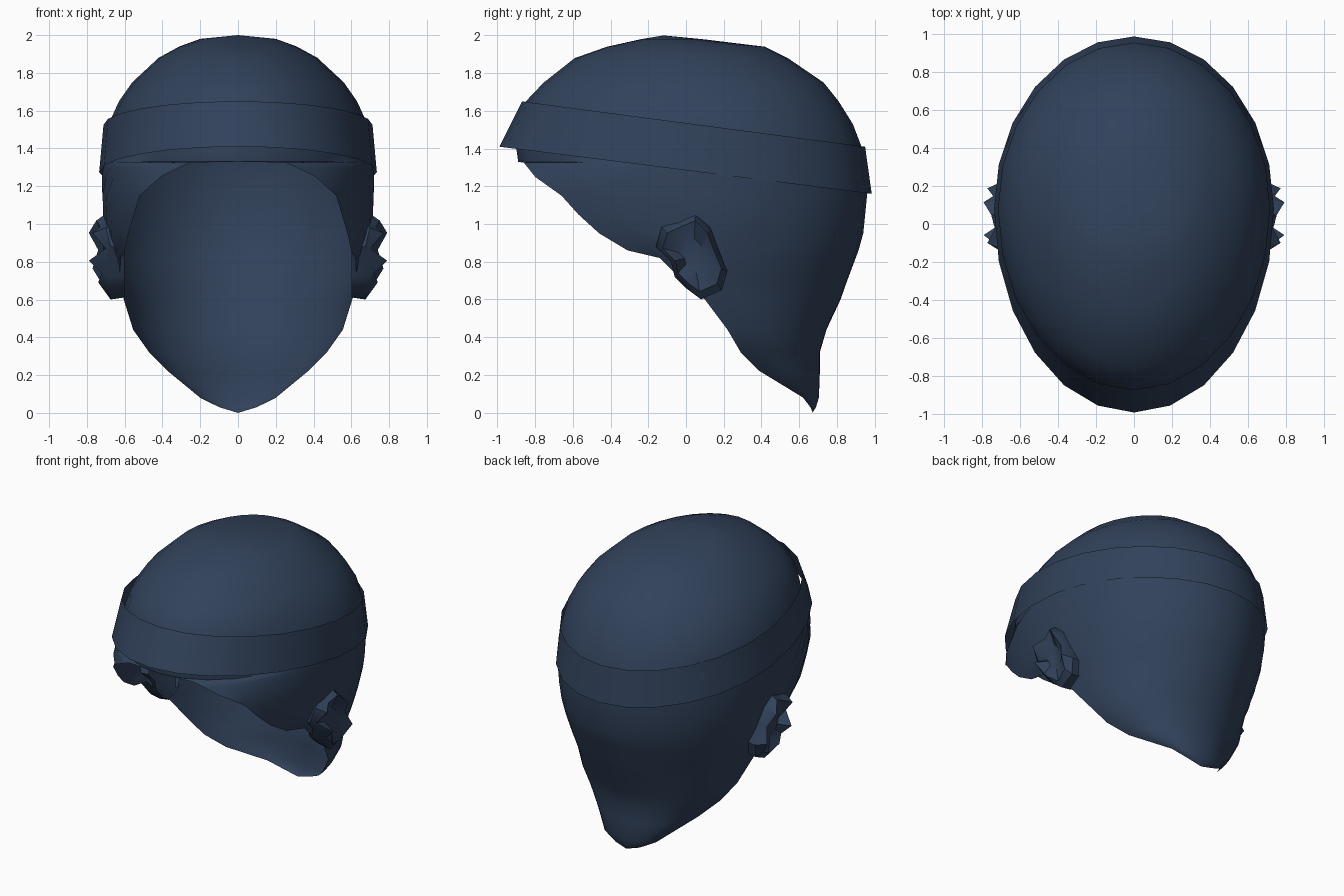
import bpy, bmesh, math

if "Cube" in bpy.data.objects:
    bpy.data.objects.remove(bpy.data.objects["Cube"])

hair_blue = bpy.data.materials.new("dark slate blue")
hair_blue.diffuse_color = (0.031, 0.054, 0.104, 1)
hair_blue.use_nodes = True
hair_blue.node_tree.nodes["Principled BSDF"].inputs["Base Color"].default_value = hair_blue.diffuse_color


def make_object(name, bm, angle):
    bmesh.ops.remove_doubles(bm, verts=bm.verts, dist=0.004)
    bmesh.ops.recalc_face_normals(bm, faces=bm.faces)
    mesh = bpy.data.meshes.new(name)
    bm.to_mesh(mesh)
    bm.free()
    mesh.materials.append(hair_blue)
    ob = bpy.data.objects.new(name, mesh)
    bpy.context.collection.objects.link(ob)
    bpy.ops.object.select_all(action='DESELECT')
    ob.select_set(True)
    bpy.context.view_layer.objects.active = ob
    bpy.ops.object.shade_smooth_by_angle(angle=math.radians(angle))
    return ob


def skin(bm, rows, closed=False):
    """Bridge rows of points with quads."""
    vs = [[bm.verts.new(p) for p in r] for r in rows]
    n = len(vs[0])
    for a, b in zip(vs, vs[1:]):
        for i in range(n if closed else n - 1):
            j = (i + 1) % n
            bm.faces.new((a[i], a[j], b[j], b[i]))
    return vs


# Hair shell: height, half width, y of widest point, back y, rim x, rim y
SHELL = [
    (2.00, .002, -.12, -.118, 0, -.122),
    (1.98, .20, -.08, .09, 0, -.24),
    (1.94, .31, 0, .42, 0, -.42),
    (1.88, .42, .03, .54, 0, -.59),
    (1.75, .56, .05, .73, 0, -.755),
    (1.65, .63, .08, .81, 0, -.85),
    (1.53, .685, .1, .885, 0, -.875),
    (1.40, .712, .1, .935, 0, -.90),
    (1.33, .72, .1, .95, 0, -.89),
    (1.325, .72, .1, .95, .25, -.86),
    (1.30, .722, .1, .953, .31, -.84),
    (1.25, .722, .1, .956, .41, -.80),
    (1.15, .72, .1, .96, .52, -.66),
    (1.05, .715, .1, .95, .55, -.57),
    (.95, .70, .1, .94, .58, -.46),
    (.86, .68, .1, .915, .60, -.31),
    (.82, .672, .1, .90, .62, -.14),
    (.70, .64, .1, .855, .63, -.02),
    (.60, .605, .1, .82, .605, .1),
    (.44, .555, .22, .745, .555, .22),
    (.32, .47, .29, .71, .47, .29),
    (.22, .37, .39, .71, .37, .39),
    (.08, .20, .62, .705, .20, .62),
    (.03, .10, .655, .69, .10, .655),
    (0, .002, .67, .672, .002, .67),
]
rows = []
for z, w, yc, back, rx, ry in SHELL:
    a_max = math.pi - math.asin(min(1, rx / w))
    front = (yc - ry) / max(1e-6, -math.cos(a_max))
    row = []
    for i in range(29):
        a = a_max * (i / 14 - 1)
        c = math.cos(a)
        row.append((w * math.sin(a), yc + c * (back - yc if c > 0 else front), z))
    rows.append(row)
bm = bmesh.new()
skin(bm, rows)
make_object("hair_shell", bm, 60)


# Headband: open tilted strip, slightly larger than the shell
def band_ring(w, front, back, z_front, z_back):
    ring = []
    for i in range(24):
        a = math.tau * i / 24
        c = math.cos(a)
        y = .08 + c * (back - .08 if c > 0 else .08 - front)
        t = (y - front) / (back - front)
        ring.append((w * math.sin(a), y, z_front + (z_back - z_front) * t))
    return ring


bm = bmesh.new()
skin(bm, [band_ring(.735, -.99, .985, 1.41, 1.16),
          band_ring(.712, -.87, .95, 1.65, 1.41)], closed=True)
make_object("headband", bm, 60)

# Crumpled tufts over the ears: outline y, z and outward x
TUFT = [(-.16, .88, .70), (-.13, .98, .77), (-.04, 1.02, .73), (.05, 1.06, .75),
        (.13, .98, .79), (.17, .87, .74), (.22, .75, .77), (.19, .65, .72),
        (.08, .60, .70), (0, .66, .74), (-.06, .72, .72), (-.08, .80, .79)]
CY, CZ = .04, .83
for side, label in ((1, "right"), (-1, "left")):
    bm = bmesh.new()
    rings = []
    for scale, base, mix in ((.95, .60, 0), (1, .66, .35), (.82, 0, 1), (.4, .70, .15)):
        rings.append([(side * (base * (1 - mix) + x * mix),
                       CY + (y - CY) * scale, CZ + (z - CZ) * scale)
                      for y, z, x in TUFT])
    vs = skin(bm, rings, closed=True)
    bm.faces.new(vs[-1])
    make_object(label + "_ear_tuft", bm, 35)
